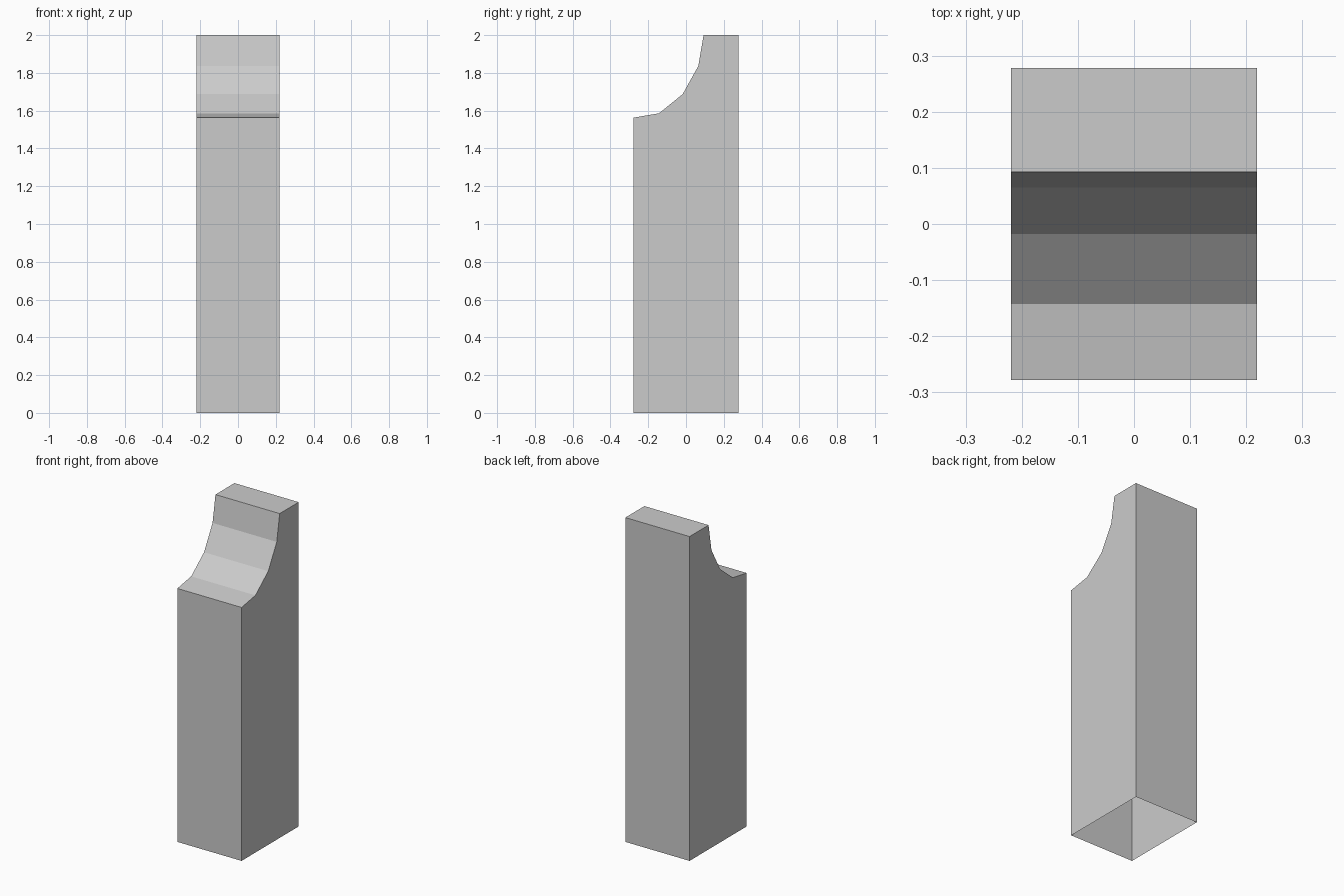
import bpy, bmesh

if "Cube" in bpy.data.objects:
    bpy.data.objects.remove(bpy.data.objects["Cube"])

HALF_WIDTH = 0.219
# Side outline (y, z), from front bottom over the scooped top to back bottom
PROFILE = [(-0.278, 0), (-0.278, 1.563), (-0.143, 1.586), (-0.018, 1.687),
           (0.065, 1.836), (0.093, 2.0), (0.278, 2.0), (0.278, 0)]

bm = bmesh.new()
left = [bm.verts.new((-HALF_WIDTH, y, z)) for y, z in PROFILE]
right = [bm.verts.new((HALF_WIDTH, y, z)) for y, z in PROFILE]

# Two side walls
bm.faces.new(left)
bm.faces.new(right)

# Front, scoop, top and back strips; the underside stays open
for i in range(len(PROFILE) - 1):
    bm.faces.new((left[i], right[i], right[i + 1], left[i + 1]))
bmesh.ops.recalc_face_normals(bm, faces=bm.faces)

mesh = bpy.data.meshes.new("scooped_post")
bm.to_mesh(mesh)
bm.free()
post = bpy.data.objects.new("scooped_post", mesh)
bpy.context.collection.objects.link(post)
